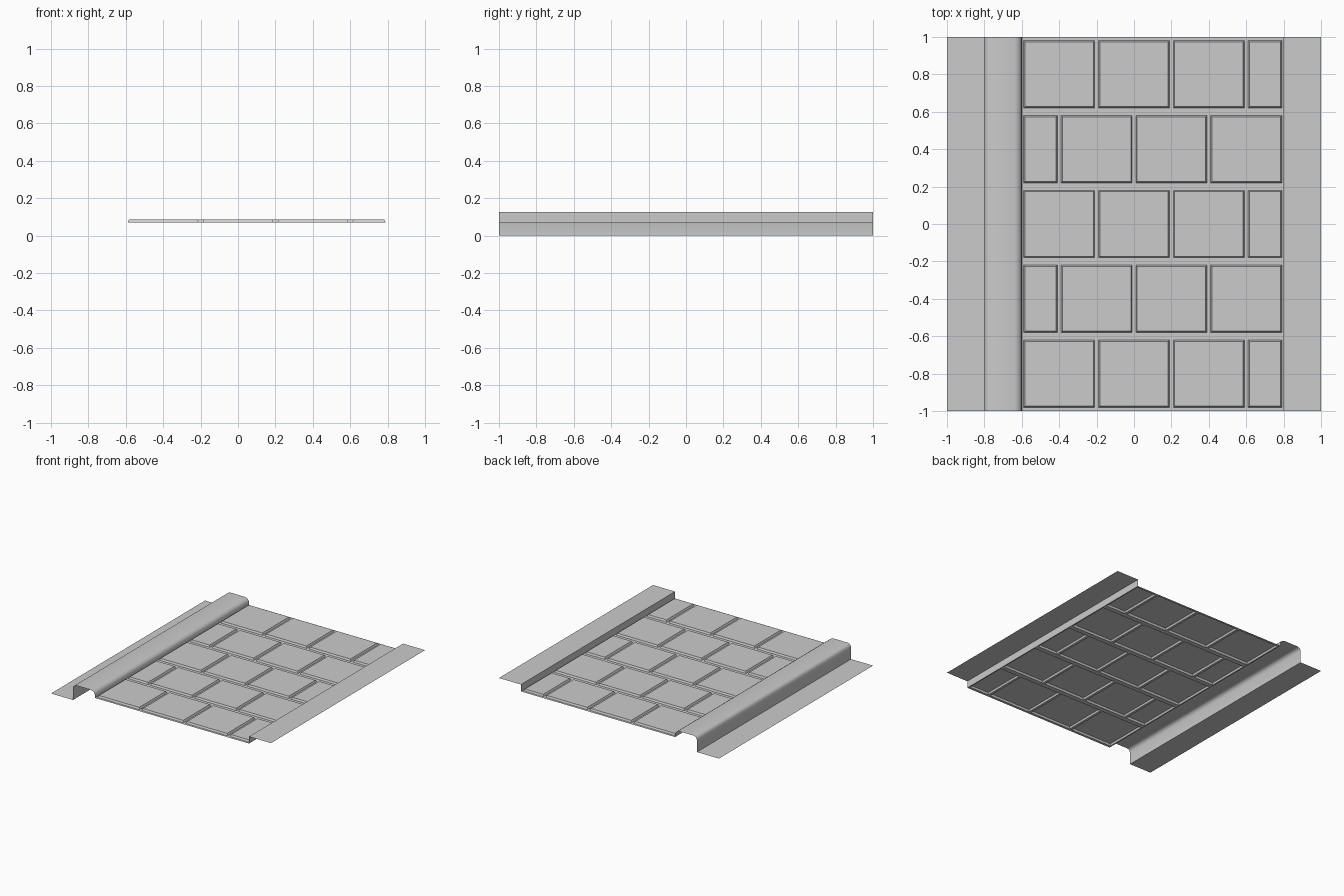
import bpy, bmesh

if "Cube" in bpy.data.objects:
    bpy.data.objects.remove(bpy.data.objects["Cube"])

BASE, TOP, BRICK = 0.07, 0.127, 0.085


def make_object(name, bm):
    bmesh.ops.remove_doubles(bm, verts=bm.verts, dist=1e-5)
    mesh = bpy.data.meshes.new(name)
    bm.to_mesh(mesh)
    bm.free()
    ob = bpy.data.objects.new(name, mesh)
    bpy.context.collection.objects.link(ob)
    return ob


def strip(name, profile):
    """Sweep an open x/z profile along the full y length."""
    bm = bmesh.new()
    rows = [[bm.verts.new((x, y, z)) for x, z in profile] for y in (-1, 1)]
    for i in range(len(profile) - 1):
        bm.faces.new((rows[0][i], rows[0][i + 1], rows[1][i + 1], rows[1][i]))
    return make_object(name, bm)


def rect(bm, x0, x1, y0, y1, z):
    return [bm.verts.new(p) for p in
            ((x0, y0, z), (x1, y0, z), (x1, y1, z), (x0, y1, z))]


def brick(bm, x0, x1, y0, y1):
    """One cell: mortar frame, sloped sides and raised face."""
    gx, gy, s = 0.01, 0.02, 0.007
    rings = [rect(bm, x0, x1, y0, y1, BASE),
             rect(bm, x0 + gx, x1 - gx, y0 + gy, y1 - gy, BASE),
             rect(bm, x0 + gx + s, x1 - gx - s, y0 + gy + s, y1 - gy - s, BRICK)]
    for a, b in zip(rings, rings[1:]):
        for i in range(4):
            j = (i + 1) % 4
            bm.faces.new((a[i], a[j], b[j], b[i]))
    bm.faces.new(rings[-1])


# road edge and rounded kerb
kerb = strip("road_and_kerb", [
    (-1, 0), (-0.8, 0), (-0.8, 0.1), (-0.794, 0.114), (-0.785, 0.123),
    (-0.77, TOP), (-0.64, TOP), (-0.625, 0.123), (-0.61, 0.114),
    (-0.602, 0.1), (-0.6, BASE)])
for o in bpy.context.selected_objects:
    o.select_set(False)
kerb.select_set(True)
bpy.context.view_layer.objects.active = kerb
bpy.ops.object.shade_smooth_by_angle(angle=0.7)

# raised strip on the right with its step
strip("raised_border", [(0.8, BASE), (0.8, TOP), (1, TOP)])

# brick paving in running bond
bm = bmesh.new()
for row in range(5):
    y0 = -1 + 0.4 * row
    if row % 2 == 0:
        joints = [-0.6, -0.2, 0.2, 0.6, 0.8]
    else:
        joints = [-0.6, -0.4, 0, 0.4, 0.8]
    for x0, x1 in zip(joints, joints[1:]):
        brick(bm, x0, x1, y0, y0 + 0.4)
make_object("brick_paving", bm)
